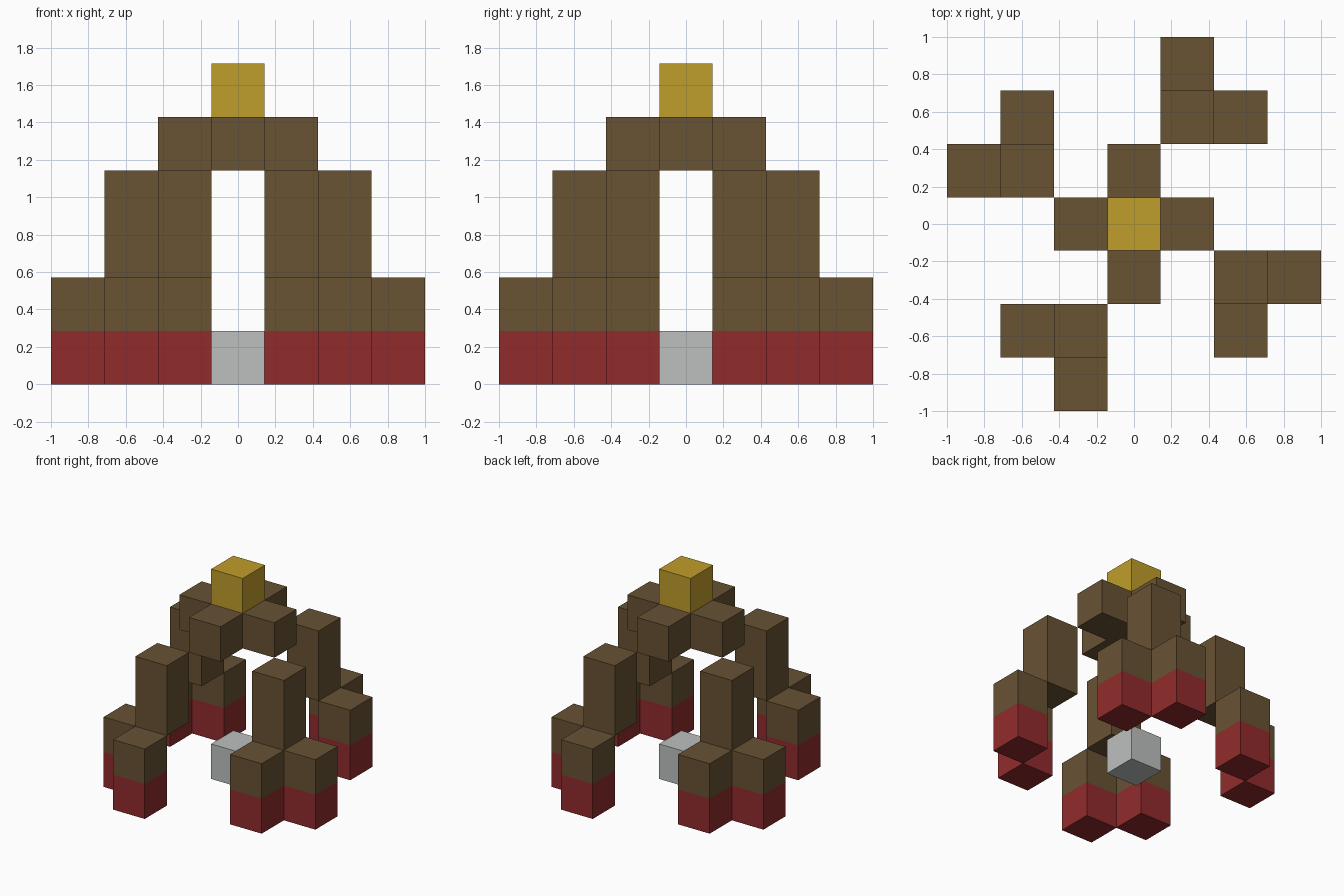
import bpy
import bmesh

if "Cube" in bpy.data.objects:
    bpy.data.objects.remove(bpy.data.objects["Cube"], do_unlink=True)

U = 2 / 7  # size of one block


def make_material(name, rgb):
    mat = bpy.data.materials.new(name)
    mat.use_nodes = True
    mat.diffuse_color = (*rgb, 1)
    mat.node_tree.nodes["Principled BSDF"].inputs["Base Color"].default_value = (*rgb, 1)
    return mat


brown = make_material("wood_brown", (0.138, 0.084, 0.034))
red = make_material("deep_red", (0.283, 0.024, 0.025))
gold = make_material("gold", (0.527, 0.337, 0.025))
grey = make_material("light_grey", (0.515, 0.527, 0.527))


def block(name, cell, level, height, mats):
    """Box on a grid cell; a second material colours the lowest block."""
    bm = bmesh.new()
    bmesh.ops.create_cube(bm, size=1)
    for v in bm.verts:
        v.co.x = (v.co.x + cell[0]) * U
        v.co.y = (v.co.y + cell[1]) * U
        v.co.z = (level + (v.co.z + 0.5) * height) * U
    if len(mats) > 1:
        bmesh.ops.bisect_plane(bm, geom=bm.verts[:] + bm.edges[:] + bm.faces[:],
                               plane_co=(0, 0, (level + 1) * U), plane_no=(0, 0, 1))
        for f in bm.faces:
            f.material_index = int(f.calc_center_median().z < (level + 1) * U)
    mesh = bpy.data.meshes.new(name)
    bm.to_mesh(mesh)
    bm.free()
    for m in mats:
        mesh.materials.append(m)
    obj = bpy.data.objects.new(name, mesh)
    bpy.context.collection.objects.link(obj)


def turn(cell, quarter):
    x, y = cell
    for _ in range(quarter):
        x, y = -y, x
    return x, y


# Centre column: ground block, crown hub and gold top
block("centre_base", (0, 0), 0, 1, [grey])
block("crown_hub", (0, 0), 4, 1, [brown])
block("gold_top", (0, 0), 5, 1, [gold])

# Four identical sides, each a crown arm, a raised post and two feet
for q in range(4):
    block(f"crown_arm_{q + 1}", turn((1, 0), q), 4, 1, [brown])
    block(f"post_{q + 1}", turn((2, -1), q), 2, 2, [brown])
    block(f"outer_foot_{q + 1}", turn((3, -1), q), 0, 2, [brown, red])
    block(f"side_foot_{q + 1}", turn((2, -2), q), 0, 2, [brown, red])
